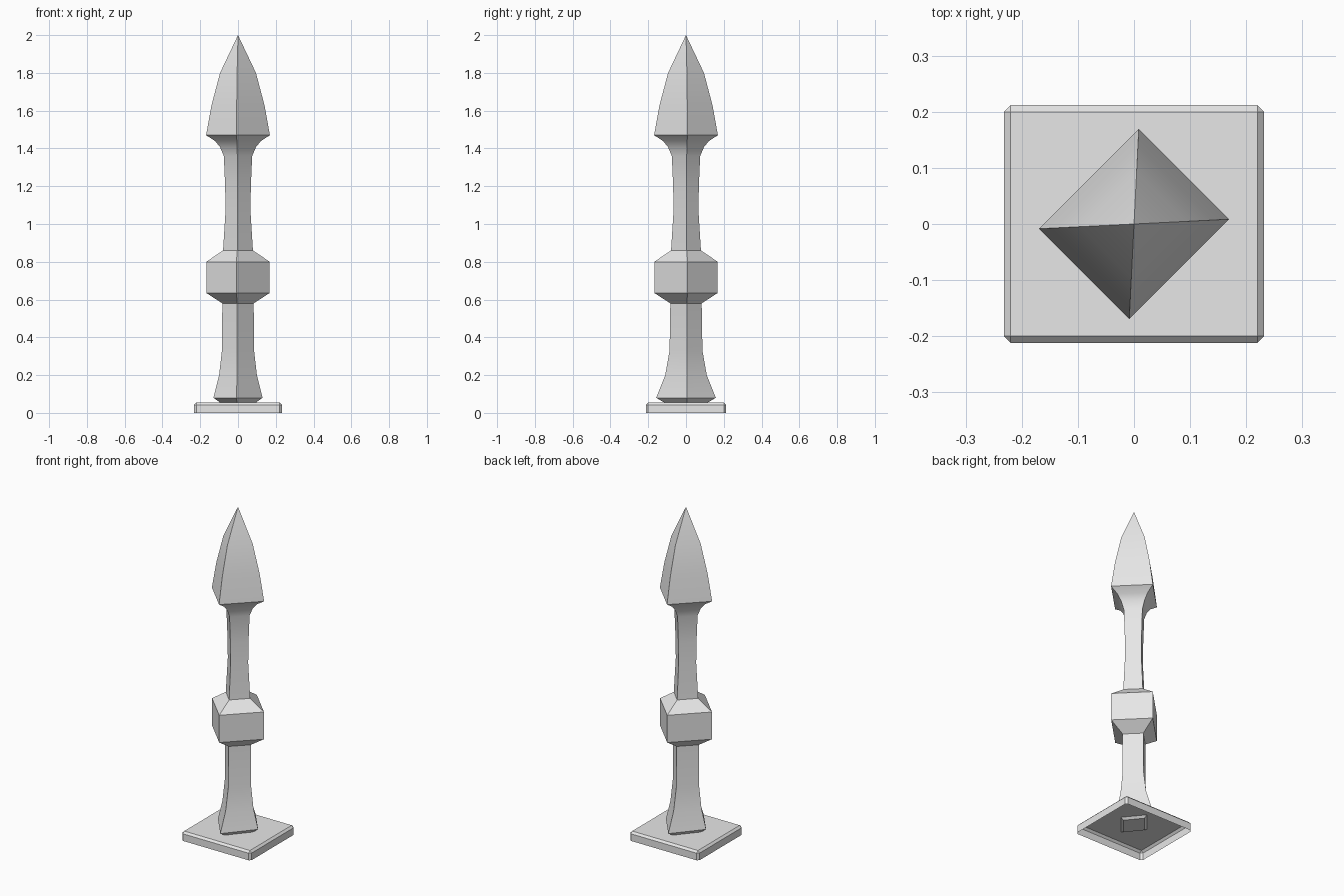
import bpy, bmesh, math

cube = bpy.data.objects.get("Cube")
if cube:
    bpy.data.objects.remove(cube, do_unlink=True)

# Single stone-grey material
grey = bpy.data.materials.new("plain grey")
grey.use_nodes = True
colour = (0.8, 0.8, 0.8, 1)
grey.diffuse_color = colour
grey.node_tree.nodes["Principled BSDF"].inputs["Base Color"].default_value = colour


def add_object(name, bm):
    bmesh.ops.recalc_face_normals(bm, faces=bm.faces)
    mesh = bpy.data.meshes.new(name)
    bm.to_mesh(mesh)
    bm.free()
    mesh.materials.append(grey)
    obj = bpy.data.objects.new(name, mesh)
    bpy.context.collection.objects.link(obj)
    return obj


# Base plate: shallow cap open underneath, with chamfered edges
bm = bmesh.new()
bmesh.ops.create_cube(bm, size=1)
for v in bm.verts:
    v.co = (v.co.x * 0.464, v.co.y * 0.424, (v.co.z + 0.5) * 0.055)
bm.normal_update()
bottom = [f for f in bm.faces if f.normal.z < -0.9]
bmesh.ops.delete(bm, geom=bottom, context='FACES_ONLY')
edges = [e for e in bm.edges if len(e.link_faces) == 2]
bmesh.ops.bevel(bm, geom=edges, offset=0.012, segments=1, affect='EDGES')
# The cap is open, so make sure its top faces up
plate = add_object("base_plate", bm)
if max(plate.data.polygons, key=lambda p: p.area).normal.z < 0:
    plate.data.flip_normals()

# Post: four-sided section swept up a profile of (height, x reach, y reach)
SKEW = 0.05
profile = [
    (0.043, 0.078, 0.095), (0.08, 0.13, 0.158), (0.2, 0.1, 0.11),
    (0.33, 0.085, 0.087), (0.58, 0.083, 0.083),                     # lower shaft
    (0.635, 0.168, 0.168), (0.8, 0.168, 0.168), (0.86, 0.079, 0.079),  # collar
    (1.07, 0.066, 0.066), (1.2, 0.068, 0.068), (1.36, 0.075, 0.075),   # upper shaft
    (1.407, 0.095, 0.095), (1.44, 0.122, 0.122), (1.47, 0.169, 0.169),  # flare
    (1.63, 0.14, 0.14), (1.8, 0.095, 0.095),                        # spear head
]
bm = bmesh.new()
rings = []
for z, rx, ry in profile:
    corners = [(rx, SKEW * rx), (SKEW * ry, ry), (-rx, -SKEW * rx), (-SKEW * ry, -ry)]
    rings.append([bm.verts.new((x, y, z)) for x, y in corners])
for low, high in zip(rings, rings[1:]):
    for i in range(4):
        j = (i + 1) % 4
        bm.faces.new((low[i], low[j], high[j], high[i]))
tip = bm.verts.new((0, 0, 2))
for i in range(4):
    bm.faces.new((rings[-1][i], rings[-1][(i + 1) % 4], tip))
bm.faces.new(rings[0])
post = add_object("spear_post", bm)

# Smooth along the curved lengths, crisp at corners and collar
bpy.ops.object.select_all(action='DESELECT')
post.select_set(True)
bpy.context.view_layer.objects.active = post
bpy.ops.object.shade_smooth_by_angle(angle=math.radians(30))
